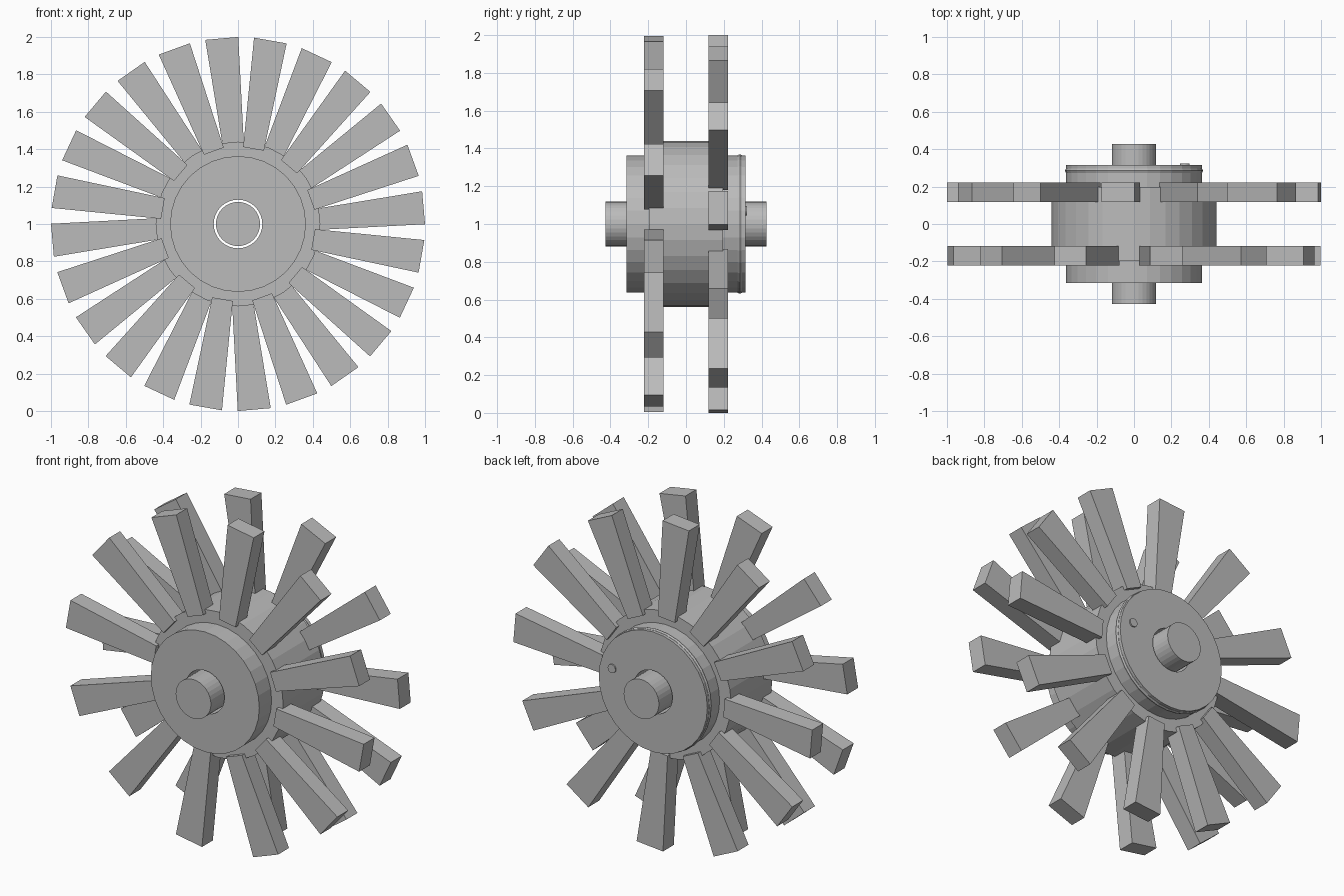
import bpy, bmesh
from math import sin, cos, pi, radians
from mathutils import Matrix, Vector

if "Cube" in bpy.data.objects:
    bpy.data.objects.remove(bpy.data.objects["Cube"])

# Single plain grey material
grey = bpy.data.materials.new("plain grey")
grey.use_nodes = True
tone = (0.5, 0.5, 0.5, 1)
grey.diffuse_color = tone
grey.node_tree.nodes["Principled BSDF"].inputs["Base Color"].default_value = tone

CENTRE = Vector((0, 0, 1))


def finish(name, bm):
    bmesh.ops.recalc_face_normals(bm, faces=bm.faces)
    mesh = bpy.data.meshes.new(name)
    bm.to_mesh(mesh)
    bm.free()
    mesh.materials.append(grey)
    obj = bpy.data.objects.new(name, mesh)
    obj.location = CENTRE
    bpy.context.collection.objects.link(obj)
    return obj


def lathe(name, profile, sides=32):
    """Turn a closed (radius, y) profile about the y axis."""
    bm = bmesh.new()
    rings = []
    for i in range(sides):
        a = 2 * pi * i / sides
        rings.append([bm.verts.new((r * cos(a), y, r * sin(a))) for r, y in profile])
    n = len(profile)
    for i in range(sides):
        a, b = rings[i], rings[(i + 1) % sides]
        for j in range(n):
            k = (j + 1) % n
            bm.faces.new((a[j], a[k], b[k], b[j]))
    return finish(name, bm)


def cylinder(name, radius, y0, y1, x=0, z=0, sides=32):
    bm = bmesh.new()
    place = Matrix.Translation((x, (y0 + y1) / 2, z)) @ Matrix.Rotation(pi / 2, 4, 'X')
    bmesh.ops.create_cone(bm, cap_ends=True, segments=sides, radius1=radius,
                          radius2=radius, depth=y1 - y0, matrix=place)
    return finish(name, bm)


def blade(name, angle, y0, y1):
    """Tapered block, narrow at the hub and wide at the tip."""
    out = Vector((cos(angle), 0, sin(angle)))
    side = Vector((sin(angle), 0, -cos(angle)))
    outline = [(0.41, -0.044), (0.41, 0.068), (0.996, 0.0885), (0.996, -0.0885)]
    bm = bmesh.new()
    base = [bm.verts.new(out * r + side * s + Vector((0, y0, 0))) for r, s in outline]
    face = bm.faces.new(base)
    ext = bmesh.ops.extrude_face_region(bm, geom=[face])
    moved = [g for g in ext["geom"] if isinstance(g, bmesh.types.BMVert)]
    bmesh.ops.translate(bm, verts=moved, vec=(0, y1 - y0, 0))
    return finish(name, bm)


# Stepped hub with a through bore
half = [(0.13, 0.315), (0.363, 0.315), (0.363, 0.197), (0.44, 0.197)]
lathe("hub", half + [(r, -y) for r, y in reversed(half)])

# Axle running through the bore
cylinder("axle", 0.118, -0.427, 0.427)

# Thin bead around the rear collar and a small pin on its face
bead = [(0.353 + 0.016 * cos(2 * pi * i / 8), 0.285 + 0.016 * sin(2 * pi * i / 8))
        for i in range(8)]
lathe("rear_bead", bead)
cylinder("rear_pin", 0.026, 0.30, 0.323, x=0.272, z=0.07, sides=16)

# Two staggered rows of blades
for row, start, y0, y1 in (("front", 80, -0.222, -0.118), ("rear", 95, 0.118, 0.222)):
    for i in range(12):
        blade(f"{row}_blade_{i + 1}", radians(start + 30 * i), y0, y1)
